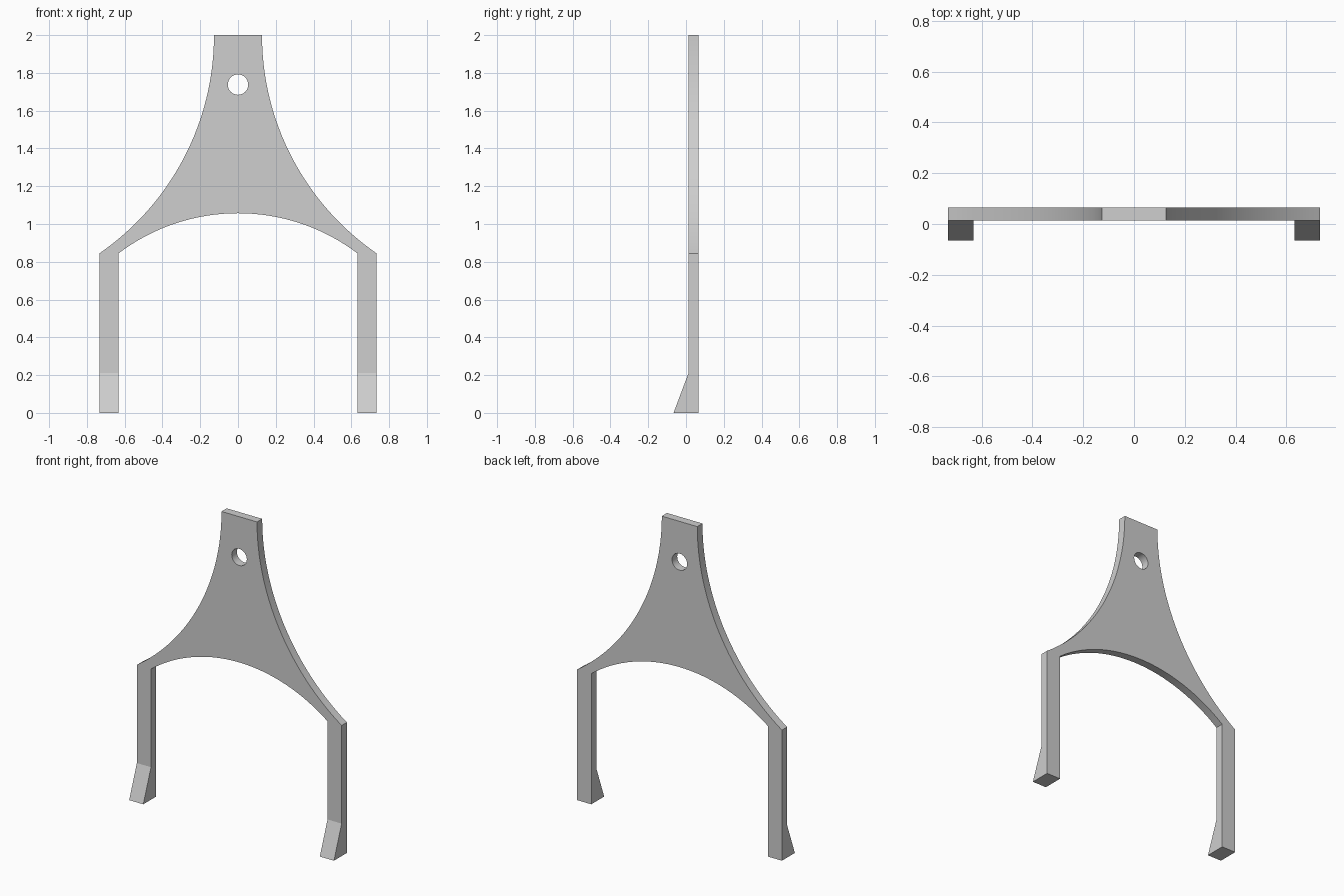
import bpy, bmesh
from math import sin, cos, asin, pi
from mathutils import Vector

cube = bpy.data.objects.get("Cube")
if cube:
    bpy.data.objects.remove(cube, do_unlink=True)

# Main dimensions
OUTER, INNER, NECK = 0.733, 0.632, 0.127
SHOULDER, ARCH, TOP = 0.845, 1.057, 2.0
FRONT, BACK = 0.013, 0.066
TOE_TOP, TOE_FRONT = 0.21, -0.066
HOLE_Z, HOLE_R = 1.738, 0.054
STEPS = 32

grey = bpy.data.materials.new("light grey")
grey.use_nodes = True
grey.diffuse_color = (0.62, 0.62, 0.62, 1)
grey.node_tree.nodes["Principled BSDF"].inputs["Base Color"].default_value = grey.diffuse_color


def arc(cx, cz, r, start, end, n):
    angles = [start + (end - start) * i / n for i in range(n + 1)]
    return [(cx + r * cos(a), cz + r * sin(a)) for a in angles]


# Right half of the outline: flank arc, leg, then underside arch
dx, dz = OUTER - NECK, TOP - SHOULDER
flank_r = (dx * dx + dz * dz) / (2 * dx)
flank = arc(NECK + flank_r, TOP, flank_r, pi, pi + asin(dz / flank_r), STEPS)
rise = ARCH - SHOULDER
arch_r = (INNER ** 2 + rise ** 2) / (2 * rise)
under = arc(0, ARCH - arch_r, arch_r, pi / 2 - asin(INNER / arch_r), pi / 2, STEPS // 2)
half = flank + [(OUTER, 0), (INNER, 0)] + under
outline = half + [(-x, z) for x, z in reversed(half[:-1])]
hole = arc(0, HOLE_Z, HOLE_R, 0, 2 * pi, STEPS)[:-1]

# Filled, extruded plate with the round hole
curve = bpy.data.curves.new("forked_bracket", "CURVE")
curve.dimensions = "2D"
curve.fill_mode = "BOTH"
curve.extrude = (BACK - FRONT) / 2
for points in (outline, hole):
    spline = curve.splines.new("POLY")
    spline.points.add(len(points) - 1)
    for p, (x, z) in zip(spline.points, points):
        p.co = (x, z, 0, 1)
    spline.use_cyclic_u = True
bracket = bpy.data.objects.new("forked_bracket", curve)
bpy.context.collection.objects.link(bracket)
bpy.ops.object.select_all(action="DESELECT")
bracket.select_set(True)
bpy.context.view_layer.objects.active = bracket
bpy.ops.object.convert(target="MESH")
bracket = bpy.context.object

# Stand the plate up, then cut the legs and pull out the toes
bm = bmesh.new()
bm.from_mesh(bracket.data)
for v in bm.verts:
    x, z, depth = v.co
    v.co = Vector((x, (FRONT + BACK) / 2 - depth, z))
bmesh.ops.remove_doubles(bm, verts=bm.verts, dist=0.0005)
bmesh.ops.bisect_plane(bm, geom=bm.verts[:] + bm.edges[:] + bm.faces[:],
                       plane_co=(0, 0, TOE_TOP), plane_no=(0, 0, 1))
for v in bm.verts:
    if v.co.z < 0.01 and v.co.y < FRONT + 0.01:
        v.co.y = TOE_FRONT
bmesh.ops.recalc_face_normals(bm, faces=bm.faces)
bm.to_mesh(bracket.data)
bm.free()

bracket.data.materials.clear()
bracket.data.materials.append(grey)
bpy.ops.object.shade_smooth_by_angle(angle=pi / 9)
